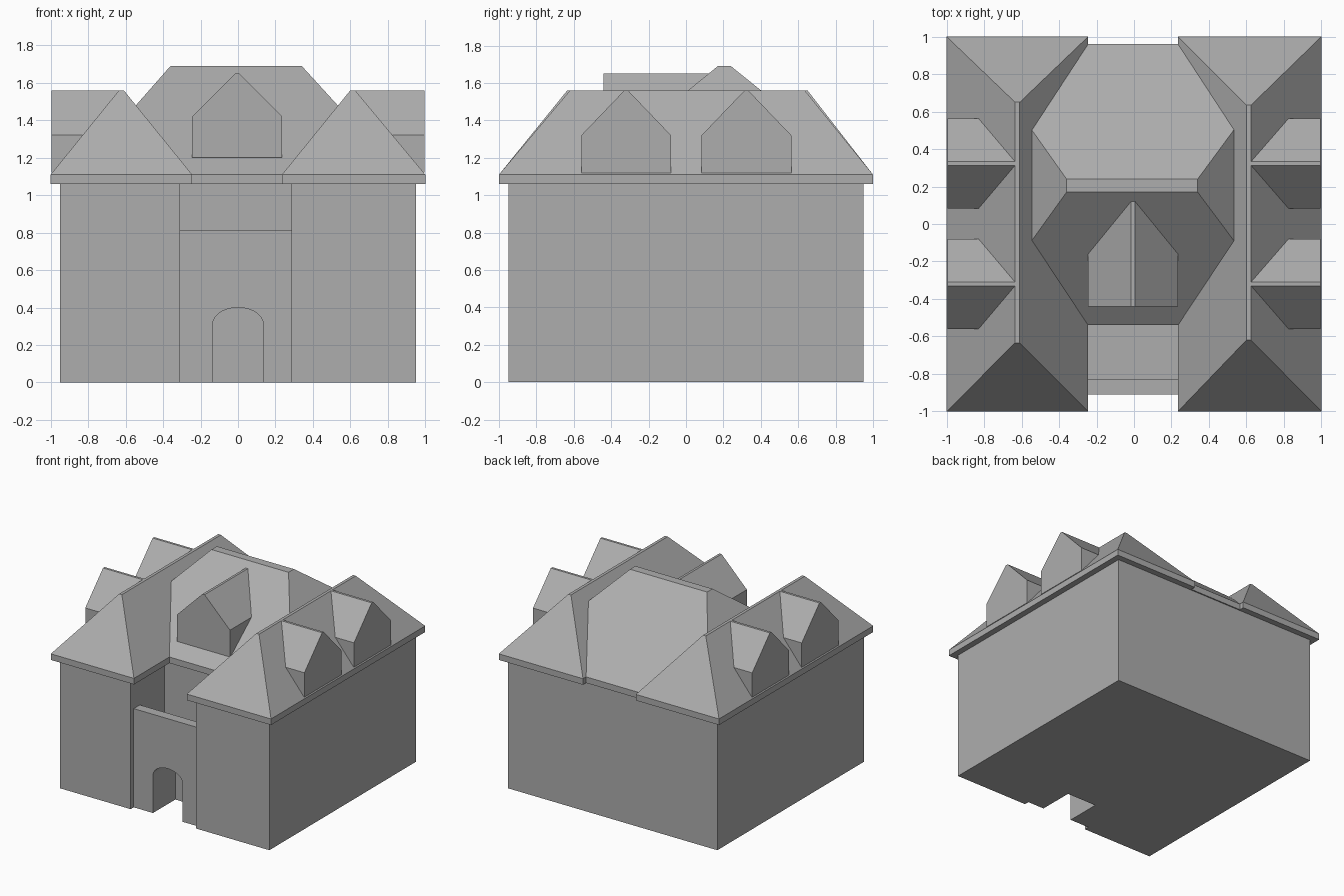
import bpy
import bmesh
import math
from mathutils import Vector

cube = bpy.data.objects.get("Cube")
if cube:
    bpy.data.objects.remove(cube, do_unlink=True)

GREY = (0.42, 0.42, 0.42, 1.0)
stone = bpy.data.materials.new("plain grey")
stone.use_nodes = True
stone.diffuse_color = GREY
stone.node_tree.nodes["Principled BSDF"].inputs["Base Color"].default_value = GREY


def finish(name, bm):
    bmesh.ops.recalc_face_normals(bm, faces=bm.faces)
    mesh = bpy.data.meshes.new(name)
    bm.to_mesh(mesh)
    bm.free()
    mesh.materials.append(stone)
    obj = bpy.data.objects.new(name, mesh)
    bpy.context.collection.objects.link(obj)
    return obj


def prism(name, outline, axis, start, end):
    """Extrude a flat outline along the given axis."""
    place = {"x": lambda a, b: (start, a, b),
             "y": lambda a, b: (a, start, b),
             "z": lambda a, b: (a, b, start)}[axis]
    bm = bmesh.new()
    face = bm.faces.new([bm.verts.new(place(a, b)) for a, b in outline])
    grown = bmesh.ops.extrude_face_region(bm, geom=[face])["geom"]
    move = Vector([end - start if axis == k else 0 for k in "xyz"])
    bmesh.ops.translate(bm, vec=move,
                        verts=[v for v in grown if isinstance(v, bmesh.types.BMVert)])
    return finish(name, bm)


def hip_roof(name, eave, ridge, top):
    """Hipped roof: a vertical fascia, four slopes and a narrow flat ridge."""
    bm = bmesh.new()
    loops = []
    for (x0, x1, y0, y1), z in ((eave, EAVE_LOW), (eave, EAVE_HIGH), (ridge, top)):
        loops.append([bm.verts.new((x, y, z))
                      for x, y in ((x0, y0), (x1, y0), (x1, y1), (x0, y1))])
    for low, high in zip(loops, loops[1:]):
        for i in range(4):
            j = (i + 1) % 4
            bm.faces.new((low[i], low[j], high[j], high[i]))
    bm.faces.new(loops[0])
    bm.faces.new(loops[-1])
    return finish(name, bm)


def gable(centre, half, base, shoulder, apex):
    """House-shaped outline with a tiny flat at the apex."""
    flat = 0.01
    return [(centre - half, base), (centre + half, base), (centre + half, shoulder),
            (centre + flat, apex), (centre - flat, apex), (centre - half, shoulder)]


WALL = 0.95
EAVE_LOW, EAVE_HIGH = 1.06, 1.11
GATE_L, GATE_R = -0.31, 0.285
COURT_BACK = -0.51

# Main walls with the entrance court cut into the front
prism("main_walls", [(-WALL, -WALL), (GATE_L, -WALL), (GATE_L, COURT_BACK),
                     (GATE_R, COURT_BACK), (GATE_R, -WALL), (WALL, -WALL),
                     (WALL, WALL), (-WALL, WALL)], "z", 0, EAVE_LOW)


# Gate front with its arched opening, and the lower terrace behind it
def gate_outline(height):
    arch = [(-0.135 * math.cos(a), 0.31 + 0.09 * math.sin(a))
            for a in (math.pi * i / 14 for i in range(15))]
    return ([(GATE_L, 0), (-0.135, 0)] + arch
            + [(0.135, 0), (GATE_R, 0), (GATE_R, height), (GATE_L, height)])


TERRACE = 0.55
prism("gate_front", gate_outline(0.81), "y", -0.91, -0.83)
prism("gate_passage", gate_outline(TERRACE), "y", -0.83, -0.62)
prism("terrace_block", [(GATE_L, 0), (GATE_R, 0), (GATE_R, TERRACE), (GATE_L, TERRACE)],
      "y", -0.62, COURT_BACK)

# Roofs
hip_roof("right_wing_roof", (-1, -0.245, -1, 1), (-0.635, -0.61, -0.635, 0.65), 1.56)
hip_roof("left_wing_roof", (0.235, 1, -1, 1), (0.6, 0.625, -0.62, 0.635), 1.56)
hip_roof("central_roof", (-0.87, 0.87, -0.54, 0.96), (-0.36, 0.34, 0.17, 0.24), 1.69)

# Dormers
for side, sign in (("left", 1), ("right", -1)):
    for place, y in (("front", -0.32), ("back", 0.323)):
        prism(f"{side}_{place}_dormer", gable(y, 0.24, 1.12, 1.32, 1.56),
              "x", sign * 0.995, sign * 0.62)
prism("central_dormer", gable(-0.005, 0.24, 1.2, 1.42, 1.65), "y", -0.44, 0.14)
